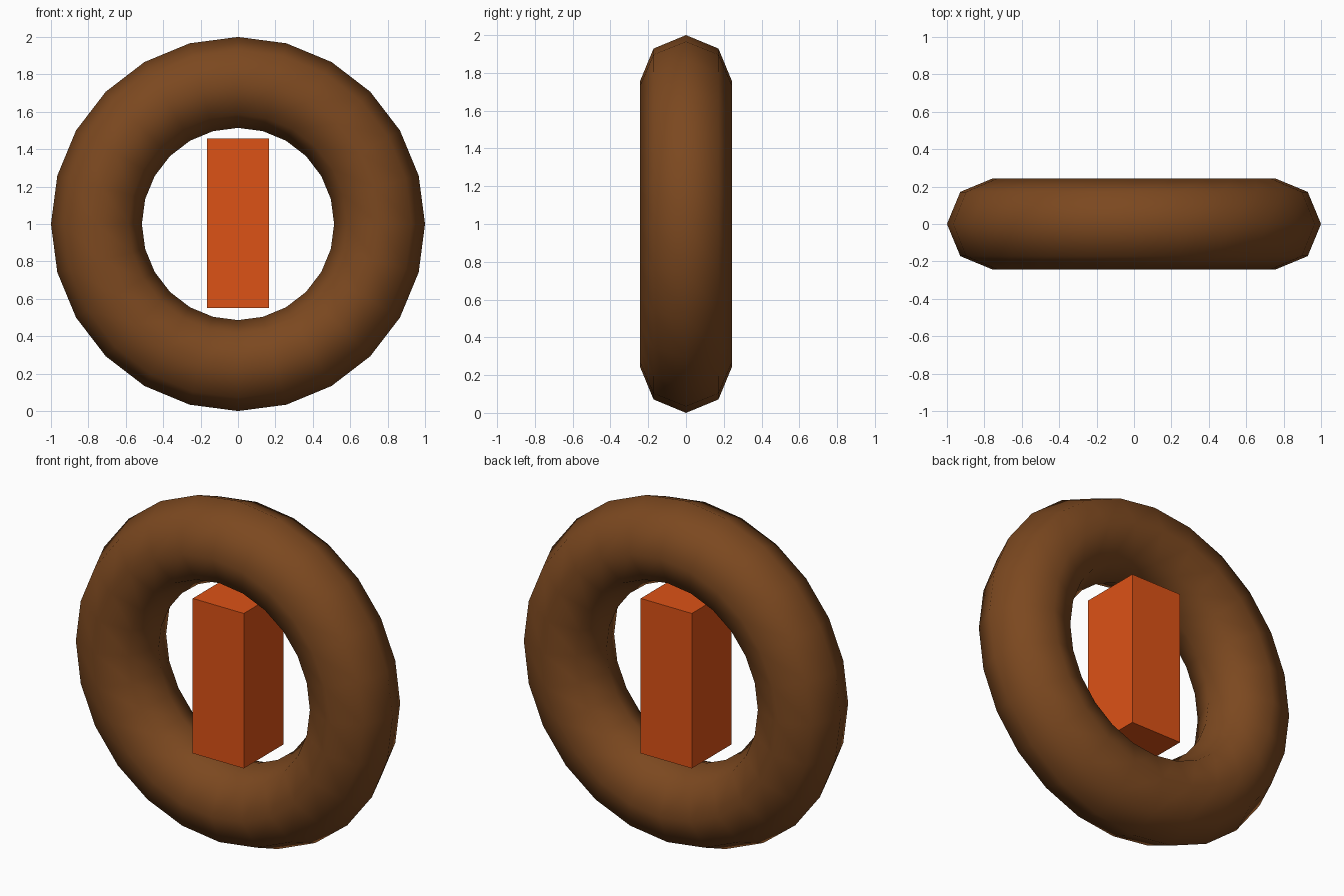
import bpy
from math import radians

if "Cube" in bpy.data.objects:
    bpy.data.objects.remove(bpy.data.objects["Cube"])


def paint(obj, name, color):
    mat = bpy.data.materials.new(name)
    mat.diffuse_color = (*color, 1)
    mat.use_nodes = True
    mat.node_tree.nodes["Principled BSDF"].inputs["Base Color"].default_value = mat.diffuse_color
    obj.data.materials.append(mat)


# Upright ring: 24 segments around, 8-sided section
bpy.ops.mesh.primitive_torus_add(
    major_segments=24, minor_segments=8,
    major_radius=0.757, minor_radius=0.243,
    location=(0, 0, 1), rotation=(radians(90), 0, 0))
ring = bpy.context.object
ring.name = "ring"
bpy.ops.object.transform_apply(location=False, rotation=True, scale=False)
bpy.ops.object.shade_smooth()
paint(ring, "brown", (0.20, 0.065, 0.014))

# Flat-faced block floating in the hole
bpy.ops.mesh.primitive_cube_add(size=1, location=(0, 0, 1.003))
block = bpy.context.object
block.name = "center_block"
block.scale = (0.33, 0.365, 0.906)
bpy.ops.object.transform_apply(location=False, rotation=False, scale=True)
paint(block, "orange", (0.72, 0.085, 0.008))
